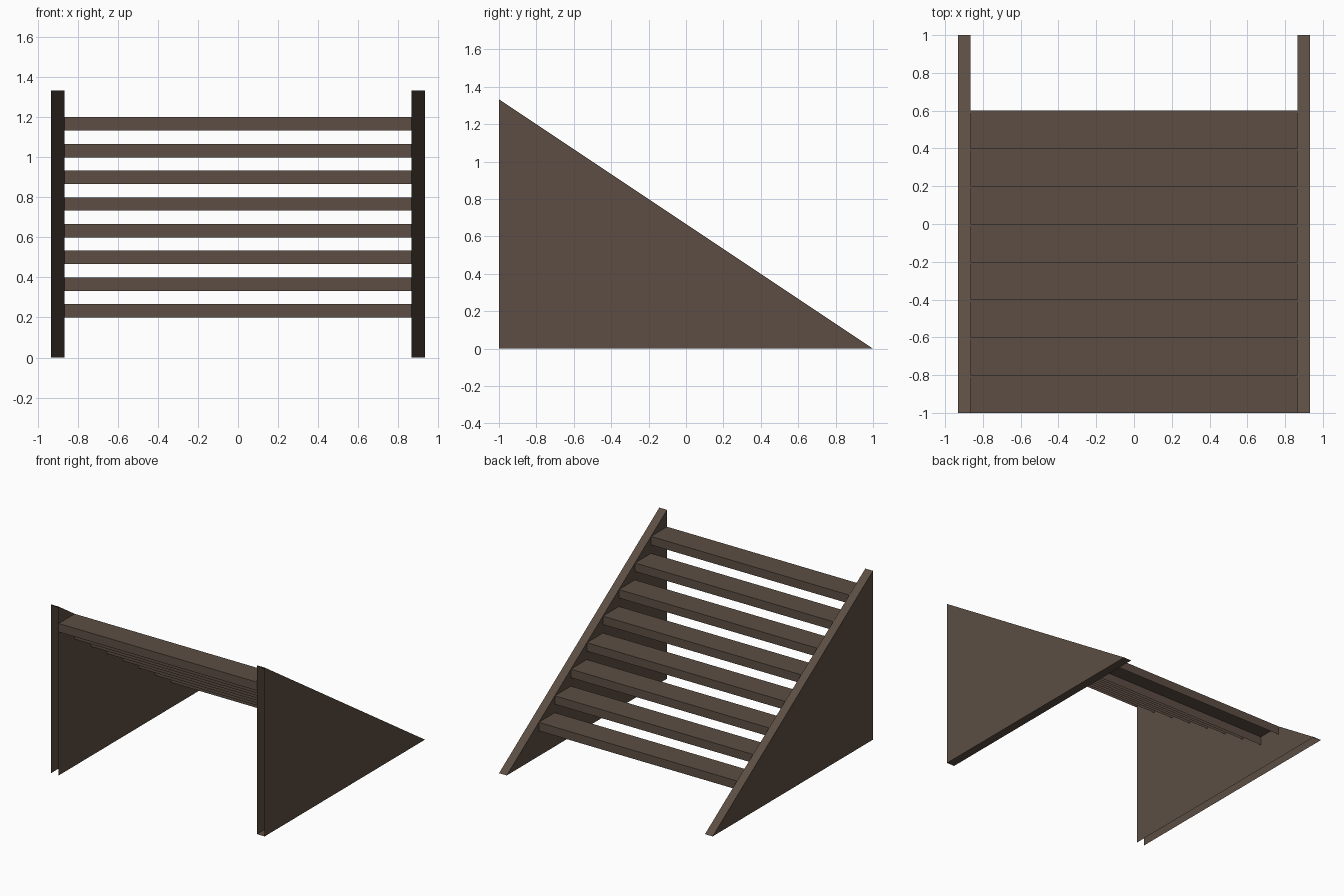
import bpy
import bmesh

cube = bpy.data.objects.get("Cube")
if cube:
    bpy.data.objects.remove(cube, do_unlink=True)

wood = bpy.data.materials.new("dark_brown_wood")
wood.use_nodes = True
colour = (0.107, 0.076, 0.056, 1)
wood.diffuse_color = colour
wood.node_tree.nodes["Principled BSDF"].inputs["Base Color"].default_value = colour

HALF_WIDTH, PANEL, HEIGHT = 0.933, 0.067, 1.333
STEPS, TREAD, THICK = 8, 0.2, 0.067
RISE = HEIGHT / 10


def extrude_profile(name, profile, x0, x1, open_edges=(), caps=True):
    """Sweep a (y, z) profile along x, leaving the listed edges open."""
    bm = bmesh.new()
    ends = [[bm.verts.new((x, y, z)) for y, z in profile] for x in (x0, x1)]
    n = len(profile)
    for i in range(n):
        if i not in open_edges:
            j = (i + 1) % n
            bm.faces.new((ends[0][i], ends[0][j], ends[1][j], ends[1][i]))
    if caps:
        bm.faces.new(ends[0][::-1])
        bm.faces.new(ends[1])
    # The profile runs anticlockwise seen from +x, so turn the sides outward
    for f in bm.faces:
        f.normal_update()
    sides = [f for f in bm.faces if abs(f.normal.x) < 0.5]
    bmesh.ops.reverse_faces(bm, faces=sides)
    mesh = bpy.data.meshes.new(name)
    bm.to_mesh(mesh)
    bm.free()
    mesh.materials.append(wood)
    obj = bpy.data.objects.new(name, mesh)
    bpy.context.collection.objects.link(obj)
    return obj


# Triangular side panels: edges are bottom, slope, front
triangle = [(-1, 0), (1, 0), (-1, HEIGHT)]
inner = HALF_WIDTH - PANEL
extrude_profile("left_side_panel", triangle, inner, HALF_WIDTH, open_edges=(2,))
extrude_profile("right_side_panel", triangle, -HALF_WIDTH, -inner, open_edges=(0, 2))

# Steps between the panels: hollow treads, open below
for i in range(STEPS):
    top = RISE * (i + 2)
    back = 0.6 - TREAD * i
    front = back - TREAD
    profile = [(front, top - THICK), (back, top - THICK), (back, top), (front, top)]
    extrude_profile(f"step_{i + 1}", profile, -inner, inner, open_edges=(0,), caps=False)
